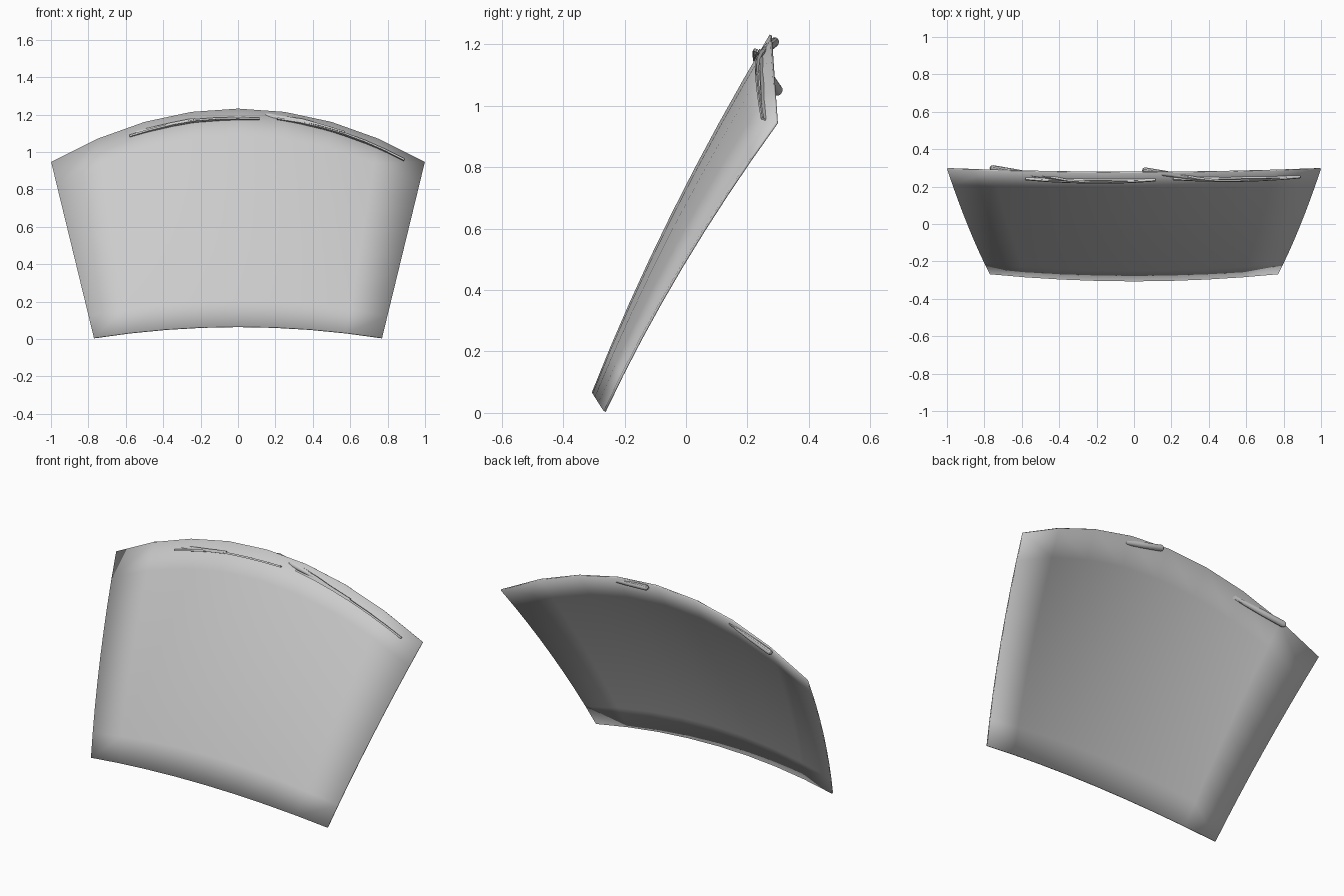
import bpy, bmesh, math
from mathutils import Vector

if "Cube" in bpy.data.objects:
    bpy.data.objects.remove(bpy.data.objects["Cube"])

NORMAL = Vector((0, -0.88, 0.47))


def glass_point(t, v):
    """Point on the curved pane: t = -1..1 across, v = 0..1 upward."""
    x = t * (0.77 + 0.228 * v)
    z = (0.065 - 0.06 * t * t) * (1 - v) + (1.23 - 0.285 * t * t) * v
    y = (-0.303 + 0.038 * t * t) * (1 - v) + (0.276 + 0.02 * t * t) * v
    return Vector((x, y - 0.12 * v * (1 - v), z))


def on_glass(x, z, lift):
    """Point at front-view position x, z, lifted off the pane."""
    v = 0.9
    for _ in range(12):
        t = x / (0.77 + 0.228 * v)
        low, high = 0.065 - 0.06 * t * t, 1.23 - 0.285 * t * t
        v = (z - low) / (high - low)
    return glass_point(t, v) + NORMAL * lift


def finish(name, bm, angle=30):
    bmesh.ops.recalc_face_normals(bm, faces=bm.faces)
    me = bpy.data.meshes.new(name)
    bm.to_mesh(me)
    bm.free()
    ob = bpy.data.objects.new(name, me)
    bpy.context.collection.objects.link(ob)
    bpy.ops.object.select_all(action='DESELECT')
    ob.select_set(True)
    bpy.context.view_layer.objects.active = ob
    bpy.ops.object.shade_smooth_by_angle(angle=math.radians(angle))
    return ob


def sweep(name, pts, sizes, sides=4):
    """Sweep a (width, depth) section along points."""
    bm = bmesh.new()
    rings = []
    for i, p in enumerate(pts):
        d = (pts[min(i + 1, len(pts) - 1)] - pts[max(i - 1, 0)]).normalized()
        side = d.cross(NORMAL).normalized()
        up = side.cross(d)
        w, h = sizes[i]
        k = math.sqrt(2) if sides == 4 else 1
        ring = []
        for j in range(sides):
            a = 2 * math.pi * (j + 0.5) / sides
            ring.append(bm.verts.new(p + side * (math.cos(a) * w * k / 2)
                                     + up * (math.sin(a) * h * k / 2)))
        rings.append(ring)
    for a, b in zip(rings, rings[1:]):
        for j in range(sides):
            n = (j + 1) % sides
            bm.faces.new((a[j], a[n], b[n], b[j]))
    bm.faces.new(rings[0])
    bm.faces.new(rings[-1])
    return finish(name, bm)


# Curved glass pane
bm = bmesh.new()
COLS, ROWS = 8, 8
grid = [[bm.verts.new(glass_point(-1 + 2 * i / COLS, j / ROWS))
         for i in range(COLS + 1)] for j in range(ROWS + 1)]
for j in range(ROWS):
    for i in range(COLS):
        bm.faces.new((grid[j][i], grid[j][i + 1], grid[j + 1][i + 1], grid[j + 1][i]))
pane = finish("windscreen_glass", bm)
solid = pane.modifiers.new("thickness", 'SOLIDIFY')
solid.thickness = 0.008
solid.offset = 0


def wiper(prefix, blade, base_a, base_b):
    base_a, base_b = Vector(base_a), Vector(base_b)
    n = len(blade)
    mid = n // 2
    # Rubber strip lying against the glass
    sweep(prefix + "_rubber", [on_glass(x, z, 0.007) for x, z in blade],
          [(0.005, 0.012)] * n)
    # Bowed carrier above the rubber
    bow = [0.013 + 0.012 * math.sin(math.pi * i / (n - 1)) for i in range(n)]
    sweep(prefix + "_carrier", [on_glass(x, z, b) for (x, z), b in zip(blade, bow)],
          [(0.010, 0.006)] * n)
    # Arm from the pivot housing to the middle of the blade
    x, z = blade[mid]
    tip = on_glass(x, z + 0.006, 0.028)
    bend = base_b.lerp(tip, 0.4) + NORMAL * 0.006
    sweep(prefix + "_arm", [base_a.lerp(base_b, 0.7), base_b, bend, tip],
          [(0.02, 0.012), (0.018, 0.012), (0.012, 0.01), (0.009, 0.008)])
    # Rounded, tapering pivot housing
    steps = [(0, 0.012), (0.015, 0.026), (0.05, 0.035), (0.45, 0.033),
             (0.8, 0.024), (1, 0.014)]
    sweep(prefix + "_pivot_housing", [base_a.lerp(base_b, s) for s, _ in steps],
          [(r, r * 0.85) for _, r in steps], 12)


wiper("left_wiper",
      [(-0.58, 1.08), (-0.47, 1.11), (-0.35, 1.138), (-0.23, 1.158),
       (-0.11, 1.168), (0.0, 1.172), (0.115, 1.172)],
      (-0.77, 0.302, 1.045), (-0.45, 0.250, 1.125))
wiper("right_wiper",
      [(0.21, 1.173), (0.33, 1.152), (0.45, 1.123), (0.57, 1.087),
       (0.68, 1.047), (0.79, 1.0), (0.888, 0.953)],
      (0.045, 0.290, 1.208), (0.34, 0.242, 1.168))
